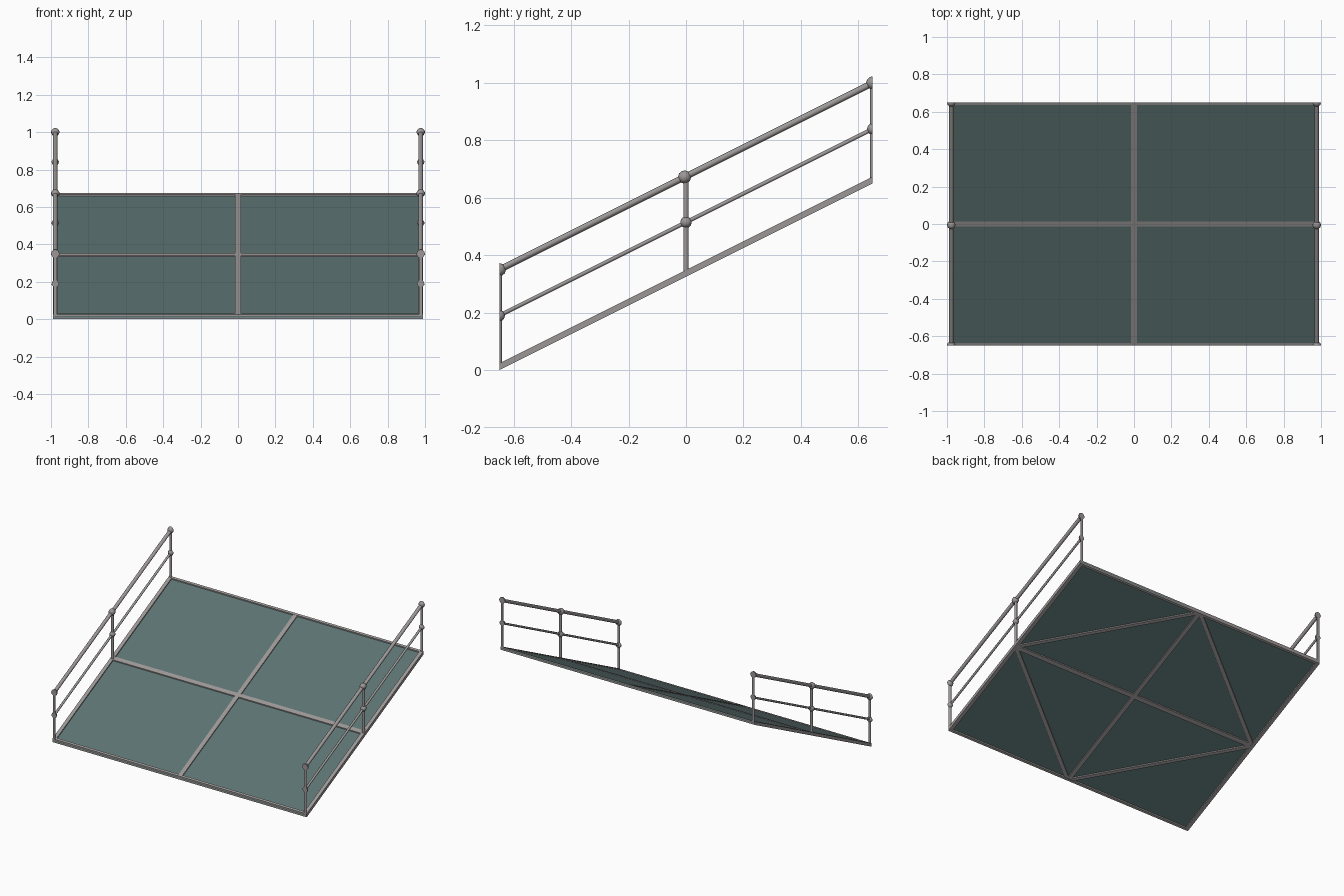
import bpy, bmesh, math
from mathutils import Matrix, Vector

cube = bpy.data.objects.get("Cube")
if cube:
    bpy.data.objects.remove(cube, do_unlink=True)

HALF_Y, SIDE_X, SLOPE = 0.65, 0.977, 0.5
TILT = math.atan(SLOPE)


def material(name, rgb):
    m = bpy.data.materials.new(name)
    m.use_nodes = True
    m.diffuse_color = (*rgb, 1)
    m.node_tree.nodes["Principled BSDF"].inputs["Base Color"].default_value = (*rgb, 1)
    return m


STEEL = material("grey steel", (0.33, 0.31, 0.305))
PANEL = material("dark teal panel", (0.105, 0.17, 0.168))


def rise(y):
    return SLOPE * (y + HALF_Y)


def finish(bm, name, mat, smooth=False):
    mesh = bpy.data.meshes.new(name)
    bmesh.ops.recalc_face_normals(bm, faces=bm.faces)
    bm.to_mesh(mesh)
    bm.free()
    mesh.materials.append(mat)
    ob = bpy.data.objects.new(name, mesh)
    bpy.context.collection.objects.link(ob)
    if smooth:
        bpy.ops.object.select_all(action='DESELECT')
        ob.select_set(True)
        bpy.context.view_layer.objects.active = ob
        bpy.ops.object.shade_smooth_by_angle(angle=math.radians(40))
    return ob


def trim(bm):
    # cut everything flush with the two ends of the ramp
    for s in (-1, 1):
        cut = bmesh.ops.bisect_plane(bm, geom=bm.verts[:] + bm.edges[:] + bm.faces[:],
                                     plane_co=(0, s * HALF_Y, 0), plane_no=(0, s, 0),
                                     clear_outer=True)
        edges = [e for e in cut["geom_cut"] if isinstance(e, bmesh.types.BMEdge)]
        if edges:
            bmesh.ops.holes_fill(bm, edges=edges)


def shear(bm):
    for v in bm.verts:
        v.co.z += rise(v.co.y)


def bar(name, a, b, width, z0, z1, mat=STEEL):
    # flat bar between two plan points, sheared up to the ramp's slope
    a, b = Vector(a), Vector(b)
    d = b - a
    bm = bmesh.new()
    bmesh.ops.create_cube(bm, size=1, matrix=Matrix.Translation((*((a + b) / 2), (z0 + z1) / 2))
                          @ Matrix.Rotation(math.atan2(d.y, d.x), 4, 'Z')
                          @ Matrix.Diagonal((d.length, width, z1 - z0, 1)))
    trim(bm)
    shear(bm)
    return finish(bm, name, mat)


def rail(name, x, z, radius):
    bm = bmesh.new()
    bmesh.ops.create_cone(bm, cap_ends=True, segments=12, radius1=radius, radius2=radius,
                          depth=2 * HALF_Y, matrix=Matrix.Translation((x, 0, z))
                          @ Matrix.Rotation(math.pi / 2, 4, 'X'))
    shear(bm)
    finish(bm, name, STEEL, True)


def post(name, x, y, height, radius):
    bm = bmesh.new()
    bmesh.ops.create_cone(bm, cap_ends=True, segments=12, radius1=radius, radius2=radius,
                          depth=height, matrix=Matrix.Translation((x, y, rise(y) + 0.01 + height / 2)))
    trim(bm)
    finish(bm, name, STEEL, True)


def joint(name, x, y, z, radius):
    # stubby collar following the slope
    bm = bmesh.new()
    bmesh.ops.create_uvsphere(bm, u_segments=10, v_segments=6, radius=radius,
                              matrix=Matrix.Translation((x, y, rise(y) + z))
                              @ Matrix.Rotation(TILT, 4, 'X')
                              @ Matrix.Rotation(math.pi / 2, 4, 'X'))
    trim(bm)
    finish(bm, name, STEEL, True)


# Deck panel and frame
bar("deck_panel", (-0.98, 0), (0.98, 0), 2 * HALF_Y, 0.010, 0.016, PANEL)
bar("centre_beam", (0, -HALF_Y), (0, HALF_Y), 0.03, 0.002, 0.023)
bar("cross_beam", (-SIDE_X, 0), (SIDE_X, 0), 0.025, 0.002, 0.023)
for s, end in ((-1, "front"), (1, "back")):
    bar(end + "_edge_beam", (-0.988, s * HALF_Y), (0.988, s * HALF_Y), 0.025, 0, 0.024)

# Handrails and underside bracing on both sides
for s, side in ((-1, "right"), (1, "left")):
    x = s * SIDE_X
    bar(side + "_side_beam", (x, -HALF_Y), (x, HALF_Y), 0.026, 0, 0.024)
    for t, end in ((-1, "front"), (1, "back")):
        bar(f"{side}_{end}_brace", (x, 0), (0, t * HALF_Y), 0.022, 0.002, 0.012)
    rail(side + "_top_rail", x, 0.35, 0.0125)
    rail(side + "_middle_rail", x, 0.19, 0.008)
    for t, place in ((-1, "front"), (0, "middle"), (1, "back")):
        y = t * HALF_Y
        post(f"{side}_{place}_post", x, y, 0.34, 0.0095)
        joint(f"{side}_{place}_top_joint", x, y - 0.005 * (t == 0), 0.35, 0.023)
        joint(f"{side}_{place}_middle_joint", x, y, 0.19, 0.02)
